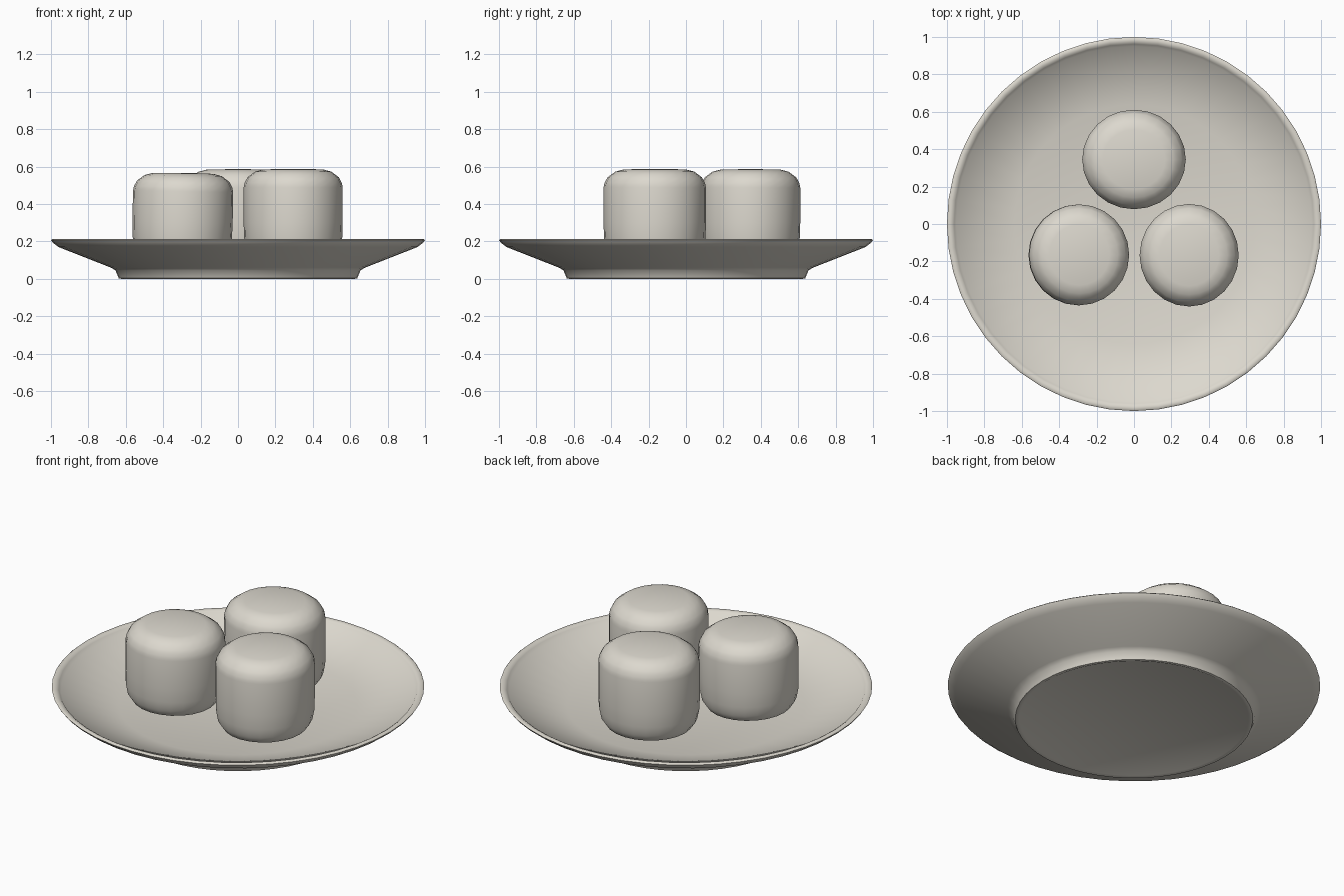
import bpy
import bmesh
from math import cos, sin, pi, radians

default = bpy.data.objects.get("Cube")
if default:
    bpy.data.objects.remove(default, do_unlink=True)

# One warm cream colour for everything
CREAM = (0.72, 0.69, 0.62, 1)
cream = bpy.data.materials.new("warm_cream")
cream.use_nodes = True
cream.diffuse_color = CREAM
cream.node_tree.nodes["Principled BSDF"].inputs["Base Color"].default_value = CREAM


def lathe(name, profile, sides, angle):
    """Revolve (radius, height) points about z; both ends lie on the axis."""
    bm = bmesh.new()
    rings = []
    for r, z in profile:
        if r == 0:
            rings.append([bm.verts.new((0, 0, z))] * sides)
        else:
            rings.append([bm.verts.new((r * cos(2 * pi * i / sides), r * sin(2 * pi * i / sides), z))
                          for i in range(sides)])
    for low, high in zip(rings, rings[1:]):
        for i in range(sides):
            j = (i + 1) % sides
            corners = dict.fromkeys((low[i], low[j], high[j], high[i]))
            bm.faces.new(list(corners))
    bmesh.ops.recalc_face_normals(bm, faces=bm.faces)
    mesh = bpy.data.meshes.new(name)
    bm.to_mesh(mesh)
    bm.free()
    mesh.materials.append(cream)
    obj = bpy.data.objects.new(name, mesh)
    bpy.context.collection.objects.link(obj)
    bpy.ops.object.select_all(action="DESELECT")
    obj.select_set(True)
    bpy.context.view_layer.objects.active = obj
    bpy.ops.object.shade_smooth_by_angle(angle=radians(angle))
    return obj


# Plate: foot, sloping underside, lipped rim, sloping inside, flat floor
FLOOR = 0.1
lathe("plate", [
    (0, 0.005), (0.615, 0.005), (0.625, 0), (0.638, 0.003), (0.655, 0.045),
    (0.68, 0.06), (0.96, 0.17), (0.99, 0.193), (1, 0.207), (0.993, 0.213),
    (0.975, 0.211), (0.962, 0.203), (0.95, 0.187), (0.64, FLOOR), (0, FLOOR),
], 48, 50)

# Rounded buns: name, centre, x and y radius, top height, lean
BUNS = [
    ("back_bun", (0, 0.345), (0.277, 0.266), 0.587, 0),
    ("right_bun", (-0.3, -0.165), (0.268, 0.27), 0.567, 1),
    ("left_bun", (0.295, -0.167), (0.265, 0.274), 0.588, 0),
]
for name, centre, radii, top, lean in BUNS:
    h = top - FLOOR
    bun = lathe(name, [
        (0, 0), (0.68, 0.005), (0.85, 0.025), (0.95, 0.065), (0.99, 0.12),
        (1, 0.2), (1, h - 0.1), (0.98, h - 0.075), (0.92, h - 0.045),
        (0.77, h - 0.015), (0.6, h - 0.003), (0, h),
    ], 24, 60)
    bun.scale = (*radii, 1)
    bun.location = (*centre, FLOOR)
    bun.rotation_euler.y = radians(lean)
